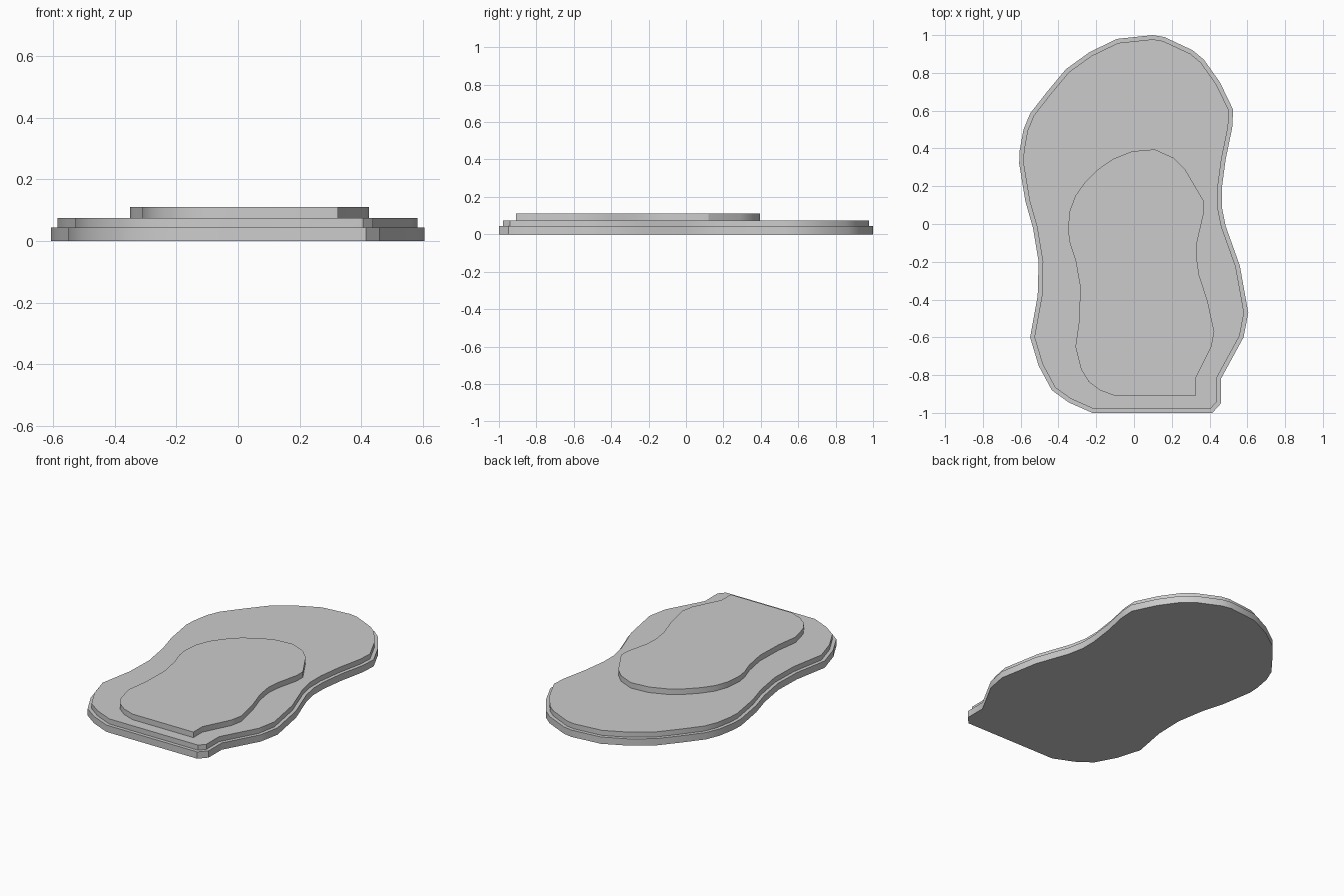
import bpy, bmesh, math
from mathutils import Vector

if "Cube" in bpy.data.objects:
    bpy.data.objects.remove(bpy.data.objects["Cube"])


def inset(points, d):
    """Mitred inward offset of a clockwise outline."""
    pts = [Vector(p) for p in points]
    out = []
    for i, p in enumerate(pts):
        a = (p - pts[i - 1]).normalized()
        b = (pts[(i + 1) % len(pts)] - p).normalized()
        na, nb = Vector((a.y, -a.x)), Vector((b.y, -b.x))
        out.append(p + (na + nb) * d / (1 + na.dot(nb)))
    return out


def slab(name, outline, z0, z1):
    """Flat plate: outline extruded from z0 to z1."""
    bm = bmesh.new()
    base = bm.faces.new([bm.verts.new((x, y, z0)) for x, y in outline])
    res = bmesh.ops.extrude_face_region(bm, geom=[base], use_keep_orig=True)
    top = [g for g in res["geom"] if isinstance(g, bmesh.types.BMVert)]
    bmesh.ops.translate(bm, verts=top, vec=(0, 0, z1 - z0))
    bmesh.ops.recalc_face_normals(bm, faces=bm.faces)
    me = bpy.data.meshes.new(name)
    bm.to_mesh(me)
    bm.free()
    ob = bpy.data.objects.new(name, me)
    bpy.context.collection.objects.link(ob)
    bpy.ops.object.select_all(action="DESELECT")
    ob.select_set(True)
    bpy.context.view_layer.objects.active = ob
    bpy.ops.object.shade_smooth_by_angle(angle=math.radians(30))
    return ob


# Outer outline, clockwise from the back
outer = [(0.10, 1.0), (0.16, 0.99), (0.31, 0.92), (0.37, 0.87), (0.455, 0.75),
         (0.525, 0.605), (0.52, 0.51), (0.485, 0.34), (0.465, 0.19), (0.465, 0.09),
         (0.485, -0.01), (0.56, -0.22), (0.605, -0.47), (0.58, -0.60), (0.46, -0.82),
         (0.46, -0.95), (0.415, -1.0), (-0.22, -1.0), (-0.345, -0.945), (-0.435, -0.88),
         (-0.505, -0.75), (-0.55, -0.60), (-0.51, -0.38), (-0.505, -0.20), (-0.535, -0.02),
         (-0.575, 0.12), (-0.608, 0.32), (-0.605, 0.39), (-0.585, 0.50), (-0.55, 0.585),
         (-0.46, 0.70), (-0.36, 0.82), (-0.235, 0.91), (-0.09, 0.98)]

# Raised pad outline, clockwise from the back
pad = [(0.11, 0.395), (0.21, 0.35), (0.27, 0.29), (0.37, 0.12), (0.37, 0.06),
       (0.335, -0.09), (0.33, -0.17), (0.345, -0.27), (0.39, -0.41), (0.425, -0.57),
       (0.41, -0.65), (0.325, -0.82), (0.325, -0.91), (-0.10, -0.91), (-0.18, -0.88),
       (-0.24, -0.835), (-0.28, -0.77), (-0.31, -0.65), (-0.29, -0.51), (-0.285, -0.33),
       (-0.31, -0.19), (-0.34, -0.10), (-0.35, -0.03), (-0.34, 0.07), (-0.31, 0.15),
       (-0.26, 0.22), (-0.19, 0.29), (-0.11, 0.345), (-0.01, 0.385)]

slab("base_layer", outer, 0.0, 0.043)
slab("middle_layer", inset(outer, 0.022), 0.043, 0.075)
slab("top_pad", pad, 0.075, 0.11)
